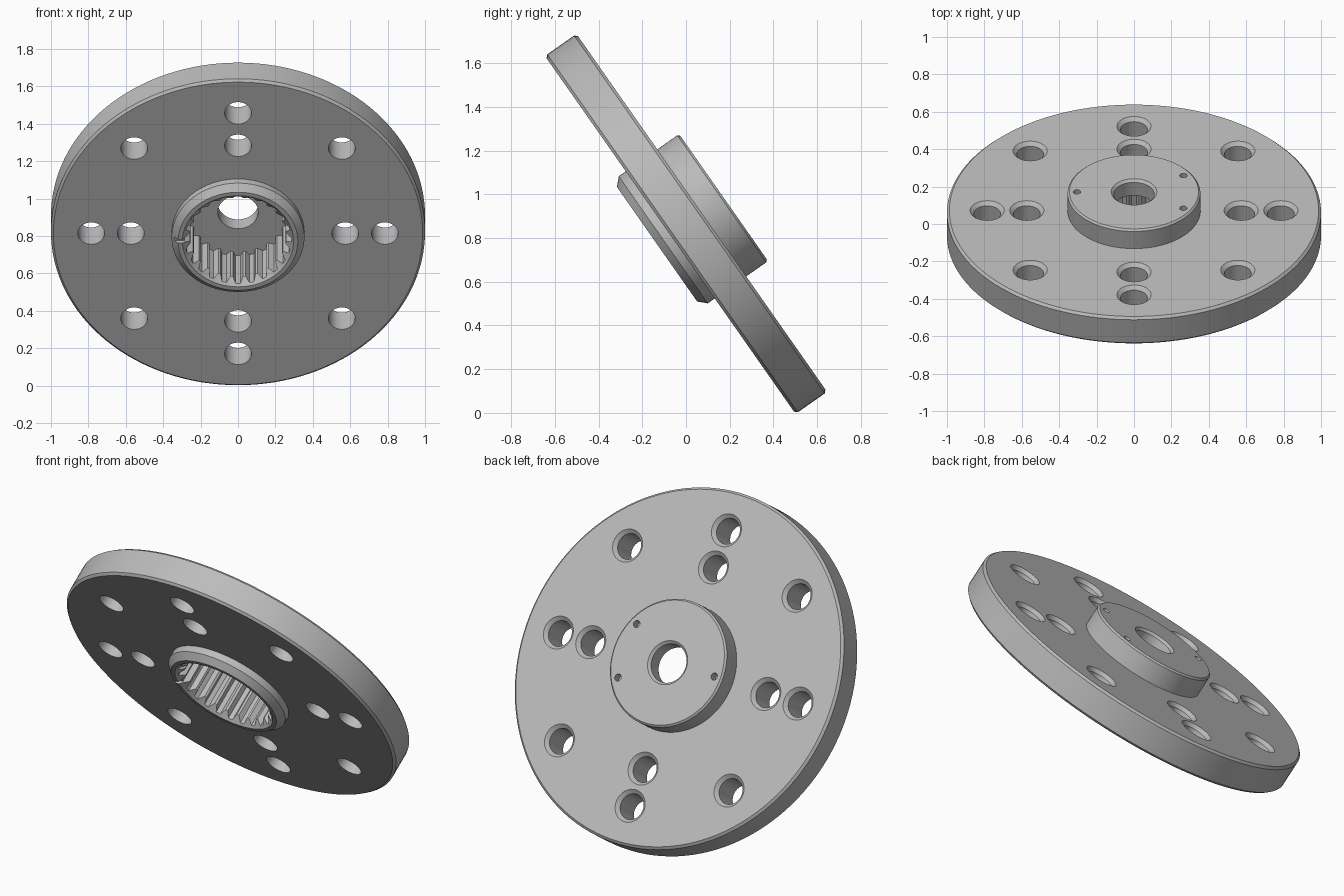
import bpy, bmesh
from math import sin, cos, pi, radians
from mathutils import Matrix, Vector

cube = bpy.data.objects.get("Cube")
if cube:
    bpy.data.objects.remove(cube, do_unlink=True)

steel = bpy.data.materials.new("brushed grey steel")
steel.use_nodes = True
grey = (0.5, 0.5, 0.5, 1)
steel.diffuse_color = grey
steel.node_tree.nodes["Principled BSDF"].inputs["Base Color"].default_value = grey


def circle(r, n):
    return [(r * cos(2 * pi * i / n), r * sin(2 * pi * i / n)) for i in range(n)]


def loft(bm, sections, at=(0, 0)):
    """Join stacked outlines, given as (outline, height), into a closed solid."""
    rings = [[bm.verts.new((x + at[0], y + at[1], z)) for x, y in outline]
             for outline, z in sections]
    for a, b in zip(rings, rings[1:]):
        for i in range(len(a)):
            j = (i + 1) % len(a)
            bm.faces.new((a[i], a[j], b[j], b[i]))
    bm.faces.new(rings[0][::-1])
    bm.faces.new(rings[-1])


def lathe(bm, profile, n, at=(0, 0)):
    loft(bm, [(circle(r, n), z) for r, z in profile], at)


def finish(name, bm):
    bmesh.ops.recalc_face_normals(bm, faces=bm.faces)
    mesh = bpy.data.meshes.new(name)
    bm.to_mesh(mesh)
    bm.free()
    mesh.materials.append(steel)
    ob = bpy.data.objects.new(name, mesh)
    bpy.context.collection.objects.link(ob)
    return ob


HALF = 0.088          # half thickness of the disc
HUB_TOP = 0.21
BOSS_END = -0.162
FLOOR = 0.11          # bottom of the splined bore

# Turned body: splined boss, flange disc and rear hub
bm = bmesh.new()
lathe(bm, [(0.32, BOSS_END), (0.355, -0.127), (0.355, -HALF),
           (0.987, -HALF), (1, -HALF + 0.013), (1, HALF - 0.013), (0.987, HALF),
           (0.355, HALF), (0.355, HUB_TOP - 0.01), (0.345, HUB_TOP)], 128)
flange = finish("flange_disc", bm)

cutters = []

# Bolt holes, countersunk on the hub side, and three blind pin holes
bm = bmesh.new()
spots = [(0.785, 45 * k) for k in range(8)] + [(0.573, 90 * k) for k in range(4)]
for dist, deg in spots:
    at = (dist * cos(radians(deg)), dist * sin(radians(deg)))
    lathe(bm, [(0.0715, -0.2), (0.0715, HALF - 0.02), (0.0915, HALF), (0.0915, 0.2)], 40, at)
for deg in (-30, 30, 180):
    at = (0.305 * cos(radians(deg)), 0.305 * sin(radians(deg)))
    lathe(bm, [(0.02, HUB_TOP - 0.05), (0.02, 0.3)], 20, at)
cutters.append(finish("hole_cutter", bm))

# Splined bore
TEETH = 24
outline = []
for t in range(TEETH):
    for frac, r in ((-0.17, 0.285), (0.17, 0.285), (0.4, 0.258), (0.6, 0.258)):
        a = 2 * pi * (t + frac) / TEETH - pi / 2
        outline.append((r * cos(a), r * sin(a)))
bm = bmesh.new()
loft(bm, [(outline, -0.3), (outline, FLOOR)])
cutters.append(finish("spline_cutter", bm))

# Chamfered mouth of the bore
bm = bmesh.new()
lathe(bm, [(0.297, -0.3), (0.297, BOSS_END), (0.255, BOSS_END + 0.042)], 96)
cutters.append(finish("mouth_cutter", bm))

# Centre hole through the hub
bm = bmesh.new()
lathe(bm, [(0.108, 0), (0.108, HUB_TOP - 0.014), (0.122, HUB_TOP), (0.122, 0.3)], 64)
cutters.append(finish("centre_cutter", bm))

# Index notch in the boss rim
bm = bmesh.new()
bmesh.ops.create_cube(bm, size=1, matrix=Matrix.Translation((-0.32, 0, -0.17))
                      @ Matrix.Diagonal((0.1, 0.022, 0.06, 1)))
cutters.append(finish("notch_cutter", bm))

# Cut everything out and keep the finished mesh
for c in cutters:
    c.hide_render = True
    mod = flange.modifiers.new(c.name, "BOOLEAN")
    mod.operation = "DIFFERENCE"
    mod.solver = "EXACT"
    mod.object = c
graph = bpy.context.evaluated_depsgraph_get()
result = bpy.data.meshes.new_from_object(flange.evaluated_get(graph))
flange.modifiers.clear()
flange.data = result
for c in cutters:
    bpy.data.objects.remove(c, do_unlink=True)

# Lean the part back, resting on its rim
flange.rotation_euler = (radians(-55), 0, 0)
flange.location = (0, 0, 0.865)
bpy.ops.object.select_all(action="DESELECT")
flange.select_set(True)
bpy.context.view_layer.objects.active = flange
bpy.ops.object.shade_smooth_by_angle(angle=radians(20))
